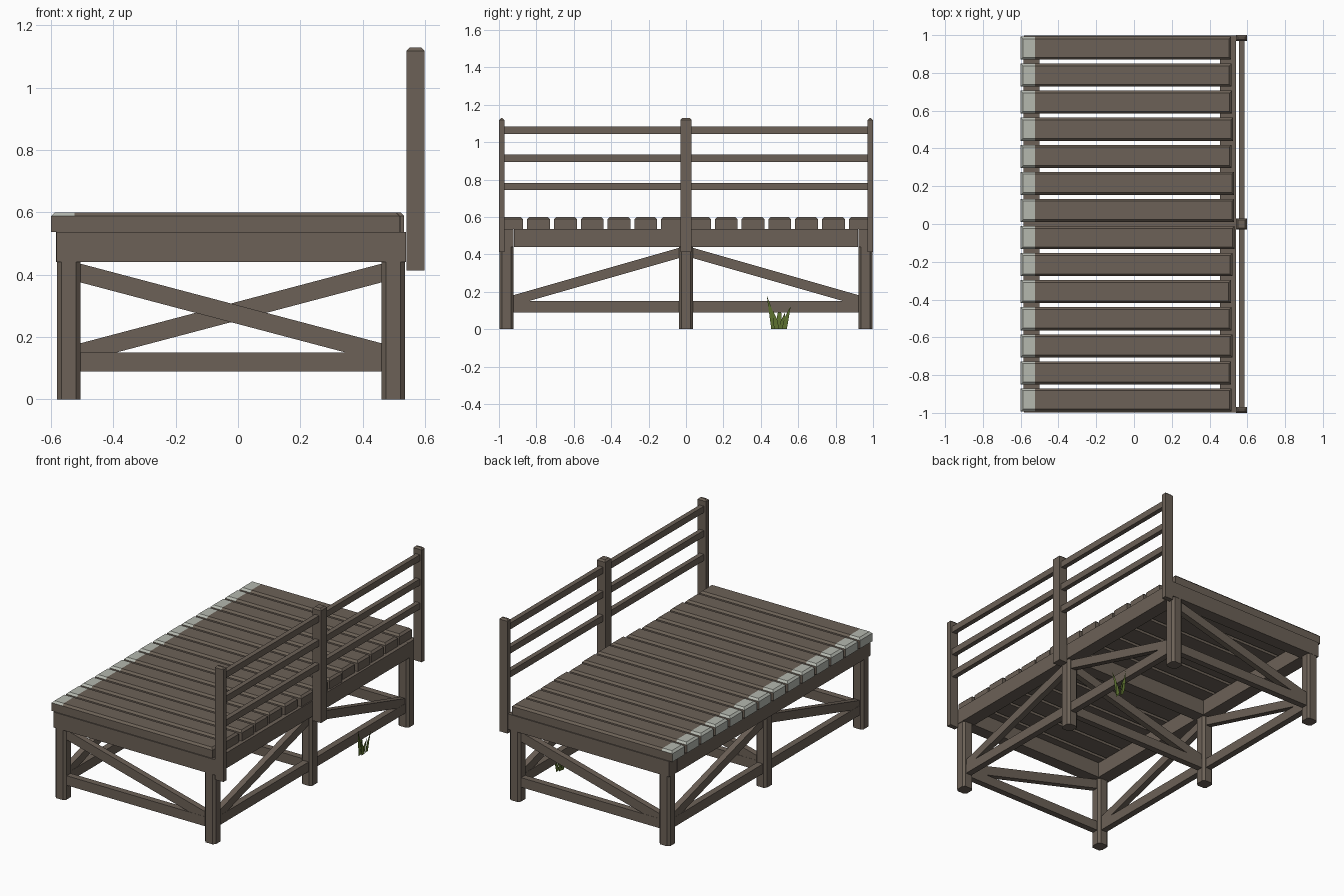
import bpy, bmesh, random
from mathutils import Vector

random.seed(4)
cube = bpy.data.objects.get("Cube")
if cube:
    bpy.data.objects.remove(cube, do_unlink=True)


def material(name, rgb):
    m = bpy.data.materials.new(name)
    m.use_nodes = True
    m.diffuse_color = (*rgb, 1)
    m.node_tree.nodes["Principled BSDF"].inputs["Base Color"].default_value = (*rgb, 1)
    return m


WOOD = material("weathered_wood", (0.15, 0.12, 0.095))
PAINT = material("pale_grey_paint", (0.46, 0.48, 0.43))
GRASS = material("grass_green", (0.11, 0.17, 0.03))


def finish(name, bm, *mats):
    me = bpy.data.meshes.new(name)
    bm.normal_update()
    bm.to_mesh(me)
    bm.free()
    for m in mats:
        me.materials.append(m)
    ob = bpy.data.objects.new(name, me)
    bpy.context.collection.objects.link(ob)
    return ob


def box_mesh(lo, hi, bevel=0, which=None):
    """Box between two corners; edges chosen by the rule 'which' are chamfered."""
    bm = bmesh.new()
    bmesh.ops.create_cube(bm, size=1)
    lo, hi = Vector(lo), Vector(hi)
    for v in bm.verts:
        v.co = Vector(lo[i] + (hi[i] - lo[i]) * (v.co[i] + 0.5) for i in range(3))
    if bevel:
        def upright(e):
            return abs(e.verts[0].co.z - e.verts[1].co.z) > 1e-4

        def top(e):
            return all(abs(v.co.z - hi.z) < 1e-4 for v in e.verts)
        rule = upright if which == "upright" else top
        bmesh.ops.bevel(bm, geom=[e for e in bm.edges if rule(e)], offset=bevel,
                        segments=1, affect='EDGES', profile=0.5)
    return bm


def box(name, lo, hi, bevel=0, which=None):
    return finish(name, box_mesh(lo, hi, bevel, which), WOOD)


def brace(name, top, foot, height, thick, axis):
    """Slanted board with upright ends; axis is the direction of its thickness."""
    bm = bmesh.new()
    side = Vector((thick, 0, 0) if axis == "x" else (0, thick, 0))
    up = Vector((0, 0, height))
    a, b = Vector(top) - side / 2, Vector(foot) - side / 2
    face = bm.faces.new([bm.verts.new(p) for p in (a, b, b - up, a - up)])
    ext = bmesh.ops.extrude_face_region(bm, geom=[face])["geom"]
    bmesh.ops.translate(bm, vec=side, verts=[g for g in ext if isinstance(g, bmesh.types.BMVert)])
    bmesh.ops.recalc_face_normals(bm, faces=bm.faces)
    return finish(name, bm, WOOD)


LEG_X = {"left": 0.4975, "right": -0.5425}
LEG_Y = {"front": -0.96, "middle": 0.0, "back": 0.96}
HALF = 0.0375
BEAM_Z, DECK_Z, TOP_Z = 0.44, 0.537, 0.6

# Legs with chamfered upright edges
for sx, x in LEG_X.items():
    for sy, y in LEG_Y.items():
        box(f"{sy}_{sx}_leg", (x - HALF, y - HALF, 0), (x + HALF, y + HALF, BEAM_Z), 0.014, "upright")

# Long side beams, low rails and slanted braces
for sx, x in LEG_X.items():
    box(f"{sx}_beam", (x - 0.042, -0.92, BEAM_Z), (x + 0.042, 0.92, DECK_Z))
    for sy, s in (("front", -1), ("back", 1)):
        ys = sorted((s * HALF, s * 0.9225))
        box(f"{sy}_{sx}_rail", (x - 0.02, ys[0], 0.09), (x + 0.02, ys[1], 0.15))
        brace(f"{sy}_{sx}_brace", (x, s * 0.03, 0.437), (x, s * 0.93, 0.18), 0.055, 0.038, "x")

# Cross beams, low rails and braces between each pair of legs
x0, x1 = LEG_X["right"] + 0.03, LEG_X["left"] - 0.03
for sy, y in LEG_Y.items():
    box(f"{sy}_cross_beam", (-0.583, y - 0.039, BEAM_Z), (0.539, y + 0.039, DECK_Z))
    box(f"{sy}_cross_rail", (x0, y - 0.02, 0.09), (x1, y + 0.02, 0.15))
    hi, lo = (x0, x1) if sy == "front" else (x1, x0)
    brace(f"{sy}_cross_brace", (hi, y, 0.437), (lo, y, 0.178), 0.06, 0.038, "y")

# Deck planks with chamfered tops and painted right ends
CUT = -0.525
for i in range(14):
    y = (i - 6.5) * 0.1433
    end = random.uniform(0.512, 0.535)
    bm = box_mesh((-0.6, y - 0.061, DECK_Z), (end, y + 0.061, TOP_Z), 0.012, "top")
    bmesh.ops.bisect_plane(bm, geom=bm.verts[:] + bm.edges[:] + bm.faces[:],
                           plane_co=(CUT, 0, 0), plane_no=(1, 0, 0))
    bm.normal_update()
    for f in bm.faces:
        painted = f.calc_center_median().x < CUT and (f.normal.z > 0.3 or f.normal.x < -0.3)
        f.material_index = int(painted)
    finish(f"deck_plank_{i + 1}", bm, WOOD, PAINT)

# Railing posts and bars
for name, a, b in (("front", -1.0, -0.97), ("middle", -0.03, 0.03), ("back", 0.97, 1.0)):
    box(f"{name}_railing_post", (0.54, a, 0.413), (0.598, b, 1.128), 0.01, "top")
for i, z in enumerate((0.763, 0.913, 1.065)):
    box(f"railing_bar_{i + 1}", (0.555, -0.975, z - 0.02), (0.585, 0.975, z + 0.02))

# Grass tuft: bent tapering blades
bm = bmesh.new()
for y, tip_y, height, x, lean in ((0.47, 0.432, 0.18, 0.52, 0.01), (0.495, 0.505, 0.15, 0.51, -0.01),
                                  (0.525, 0.56, 0.125, 0.525, 0.008), (0.485, 0.465, 0.1, 0.53, 0.0),
                                  (0.51, 0.53, 0.09, 0.515, 0.012)):
    base = [bm.verts.new((x, y + s * 0.014, 0)) for s in (-1, 1)]
    mid_y = y + (tip_y - y) * 0.4
    mid = [bm.verts.new((x + lean * 0.3, mid_y + s * 0.011, height * 0.5)) for s in (1, -1)]
    tip = bm.verts.new((x + lean, tip_y, height))
    bm.faces.new(base + mid)
    bm.faces.new((mid[1], mid[0], tip))
finish("grass_tuft", bm, GRASS)
